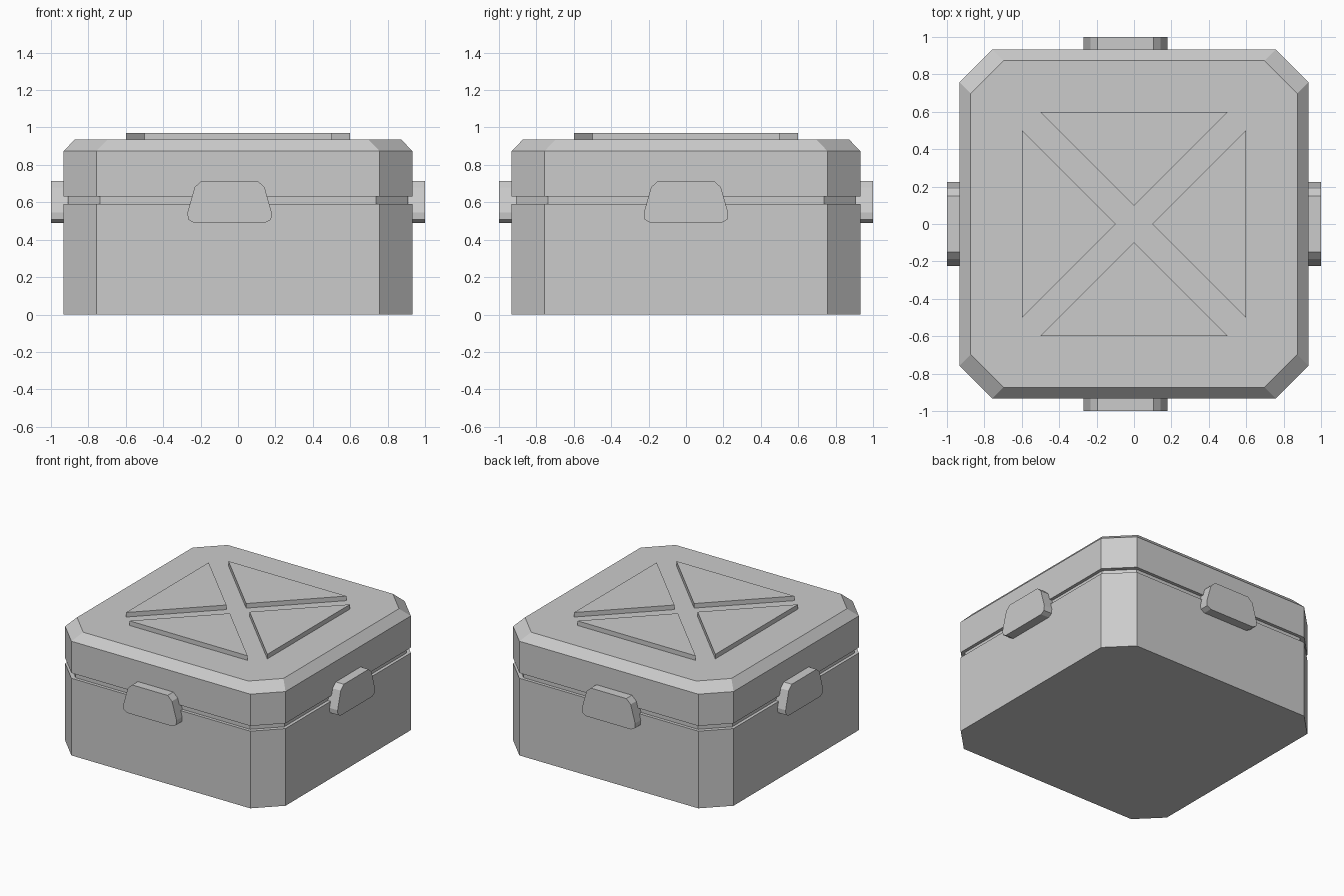
import bpy
import bmesh
from math import pi
from mathutils import Matrix

cube = bpy.data.objects.get("Cube")
if cube:
    bpy.data.objects.remove(cube, do_unlink=True)

grey = bpy.data.materials.new("plain_grey")
grey.use_nodes = True
colour = (0.6, 0.6, 0.6, 1)
grey.diffuse_color = colour
grey.node_tree.nodes["Principled BSDF"].inputs["Base Color"].default_value = colour


def loft(name, rings, matrix=Matrix()):
    """Closed flat-faced solid through rings of matching points."""
    bm = bmesh.new()
    loops = [[bm.verts.new(p) for p in ring] for ring in rings]
    for low, high in zip(loops, loops[1:]):
        for i in range(len(low)):
            j = (i + 1) % len(low)
            bm.faces.new((low[i], low[j], high[j], high[i]))
    bm.faces.new(loops[0][::-1])
    bm.faces.new(loops[-1])
    bm.transform(matrix)
    bmesh.ops.recalc_face_normals(bm, faces=bm.faces)
    mesh = bpy.data.meshes.new(name)
    bm.to_mesh(mesh)
    bm.free()
    mesh.materials.append(grey)
    obj = bpy.data.objects.new(name, mesh)
    bpy.context.collection.objects.link(obj)
    return obj


def octagon(half, cut, z):
    """Square ring with clipped corners."""
    quarter = [(half, -cut), (half, cut)]
    ring = []
    for _ in range(4):
        ring += [(x, y, z) for x, y in quarter]
        quarter = [(-y, x) for x, y in quarter]
    return ring


# Box, recessed seam and bevelled lid
loft("box_body", [octagon(0.932, 0.757, 0), octagon(0.932, 0.757, 0.59)])
loft("seam_band", [octagon(0.908, 0.738, 0.59), octagon(0.908, 0.738, 0.63)])
loft("lid", [octagon(0.932, 0.757, 0.63), octagon(0.932, 0.757, 0.873),
             octagon(0.873, 0.698, 0.935)])

# Clasp outline, mirrored about its middle
half_outline = [(0.19, 0.49), (0.222, 0.508), (0.225, 0.545),
                (0.187, 0.68), (0.15, 0.715)]
outline = half_outline + [(-x, z) for x, z in reversed(half_outline)]
triangle = [(-0.5, -0.598), (0.5, -0.598), (0, -0.098)]

# One clasp and one raised triangle per side
for i, side in enumerate(("front", "left", "back", "right")):
    turn = Matrix.Rotation(i * pi / 2, 4, "Z")
    shift = Matrix.Translation((-0.045 if i % 2 == 0 else 0, 0, 0))
    loft(side + "_clasp", [[(x, y, z) for x, z in outline] for y in (-0.91, -1)],
         shift @ turn)
    loft(side + "_lid_panel", [[(x, y, z) for x, y in triangle] for z in (0.935, 0.97)],
         turn)
